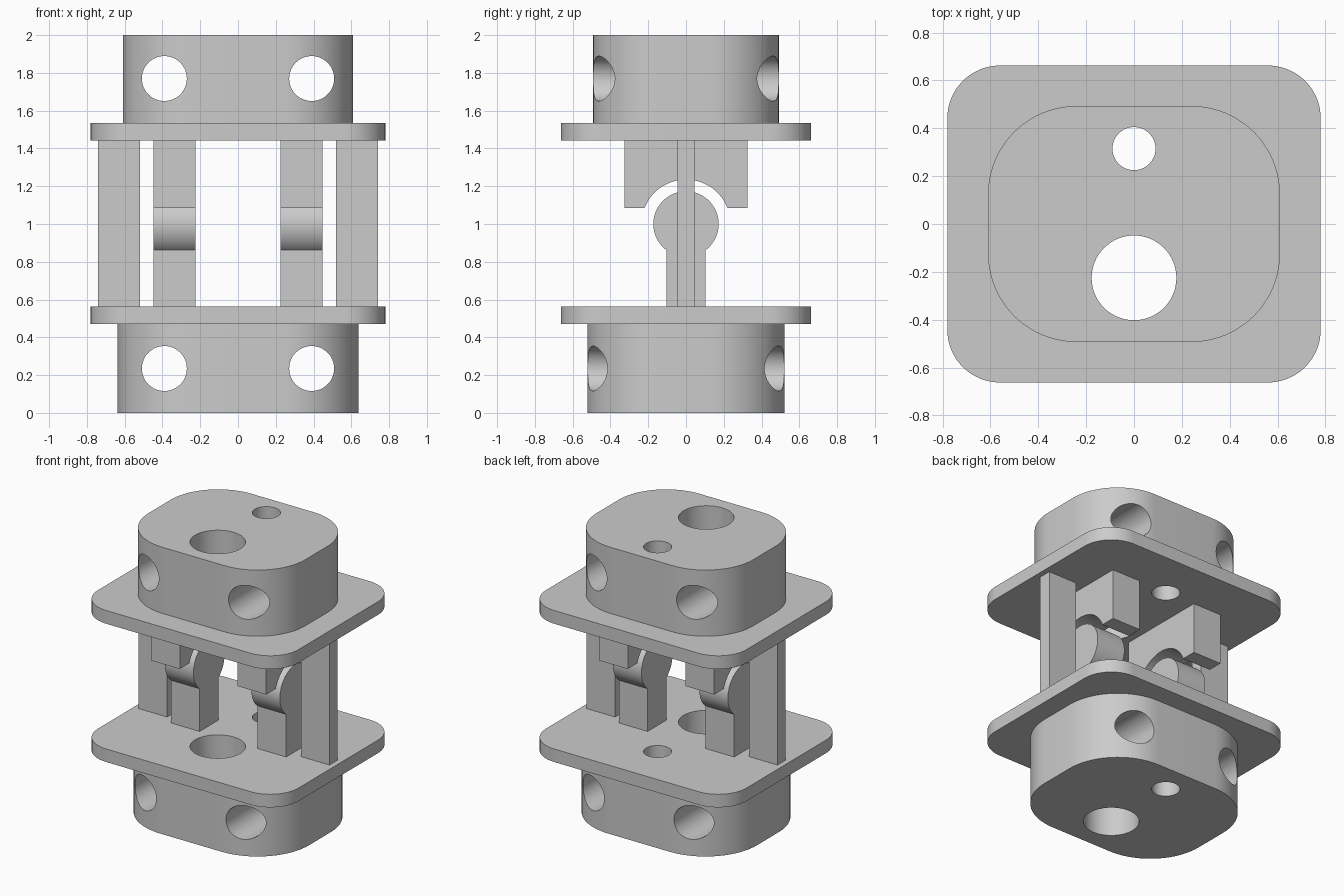
import bpy
import bmesh
from math import cos, sin, pi, asin, acos, radians
from mathutils import Vector

cube = bpy.data.objects.get("Cube")
if cube:
    bpy.data.objects.remove(cube, do_unlink=True)

grey = bpy.data.materials.new("plain_grey")
grey.use_nodes = True
colour = (0.6, 0.6, 0.6, 1)
grey.diffuse_color = colour
grey.node_tree.nodes["Principled BSDF"].inputs["Base Color"].default_value = colour


def arc(cx, cy, r, start, end, steps):
    """Points along an arc, both ends included."""
    angles = [start + (end - start) * i / steps for i in range(steps + 1)]
    return [(cx + r * cos(a), cy + r * sin(a)) for a in angles]


def rounded_rect(hx, hy, r):
    pts = []
    for i, (sx, sy) in enumerate([(1, 1), (-1, 1), (-1, -1), (1, -1)]):
        pts += arc(sx * (hx - r), sy * (hy - r), r, i * pi / 2, (i + 1) * pi / 2, 20)
    return pts


def circle(cx, cy, r):
    return arc(cx, cy, r, 0, 2 * pi, 64)[:-1]


def prism(name, outline, lo, hi, axis="z"):
    """Extrude an outline along an axis, from lo to hi."""
    place = {"x": lambda u, v, d: (d, u, v),
             "y": lambda u, v, d: (u, d, v),
             "z": lambda u, v, d: (u, v, d)}[axis]
    bm = bmesh.new()
    face = bm.faces.new([bm.verts.new(place(u, v, lo)) for u, v in outline])
    out = bmesh.ops.extrude_face_region(bm, geom=[face])
    moved = [g for g in out["geom"] if isinstance(g, bmesh.types.BMVert)]
    bmesh.ops.translate(bm, verts=moved, vec=Vector(place(0, 0, hi - lo)))
    bmesh.ops.recalc_face_normals(bm, faces=bm.faces)
    mesh = bpy.data.meshes.new(name)
    bm.to_mesh(mesh)
    bm.free()
    mesh.materials.append(grey)
    obj = bpy.data.objects.new(name, mesh)
    bpy.context.scene.collection.objects.link(obj)
    return obj


def drill(obj, cutters):
    """Cut holes, bake the result and discard the cutters."""
    for cutter in cutters:
        mod = obj.modifiers.new("hole", "BOOLEAN")
        mod.operation = "DIFFERENCE"
        mod.solver = "EXACT"
        mod.object = cutter
    bpy.context.view_layer.update()
    graph = bpy.context.evaluated_depsgraph_get()
    baked = bpy.data.meshes.new_from_object(obj.evaluated_get(graph))
    obj.modifiers.clear()
    obj.data = baked
    for cutter in cutters:
        bpy.data.objects.remove(cutter, do_unlink=True)


def vertical_cutters():
    return [prism("small_bore", circle(0, 0.315, 0.09), -0.2, 2.2),
            prism("large_bore", circle(0, -0.225, 0.177), -0.2, 2.2)]


def cross_cutters(z):
    return [prism("cross_bore", circle(x, z, 0.119), -1, 1, "y") for x in (-0.39, 0.39)]


parts = []

# End blocks, with vertical bores and cross bores
for name, hx, hy, r, lo, hi, hole_z in [
        ("lower_block", 0.638, 0.522, 0.4, 0, 0.47, 0.235),
        ("upper_block", 0.61, 0.493, 0.37, 1.535, 2, 1.77)]:
    block = prism(name, rounded_rect(hx, hy, r), lo, hi)
    drill(block, vertical_cutters() + cross_cutters(hole_z))
    parts.append(block)

# Flange plates
for name, lo, hi in [("lower_plate", 0.47, 0.562), ("upper_plate", 1.442, 1.535)]:
    plate = prism(name, rounded_rect(0.78, 0.662, 0.22), lo, hi)
    drill(plate, vertical_cutters())
    parts.append(plate)

# Side profiles of the ball-ended upright, its socket and the thin post
floor, ceiling, pivot = 0.562, 1.442, 1.0
neck, ball_r = 0.104, 0.173
a = acos(neck / ball_r)
upright = [(-neck, floor), (neck, floor)] + arc(0, pivot, ball_r, -a, pi + a, 56)
half, rim, socket_r = 0.325, 1.085, 0.235
b = asin((rim - pivot) / socket_r)
socket = [(-half, rim), (-half, ceiling), (half, ceiling), (half, rim)]
socket += arc(0, pivot, socket_r, b, pi - b, 40)
post = [(-0.045, floor), (0.045, floor), (0.045, ceiling), (-0.045, ceiling)]

for side, s in [("left", 1), ("right", -1)]:
    for name, outline, x0, x1 in [("ball_upright", upright, 0.225, 0.447),
                                  ("socket", socket, 0.225, 0.447),
                                  ("thin_post", post, 0.52, 0.742)]:
        lo, hi = sorted((s * x0, s * x1))
        parts.append(prism(side + "_" + name, outline, lo, hi, "x"))

# Smooth the curved walls, keep the edges crisp
bpy.ops.object.select_all(action="DESELECT")
for part in parts:
    part.select_set(True)
bpy.context.view_layer.objects.active = parts[0]
bpy.ops.object.shade_smooth_by_angle(angle=radians(30))
